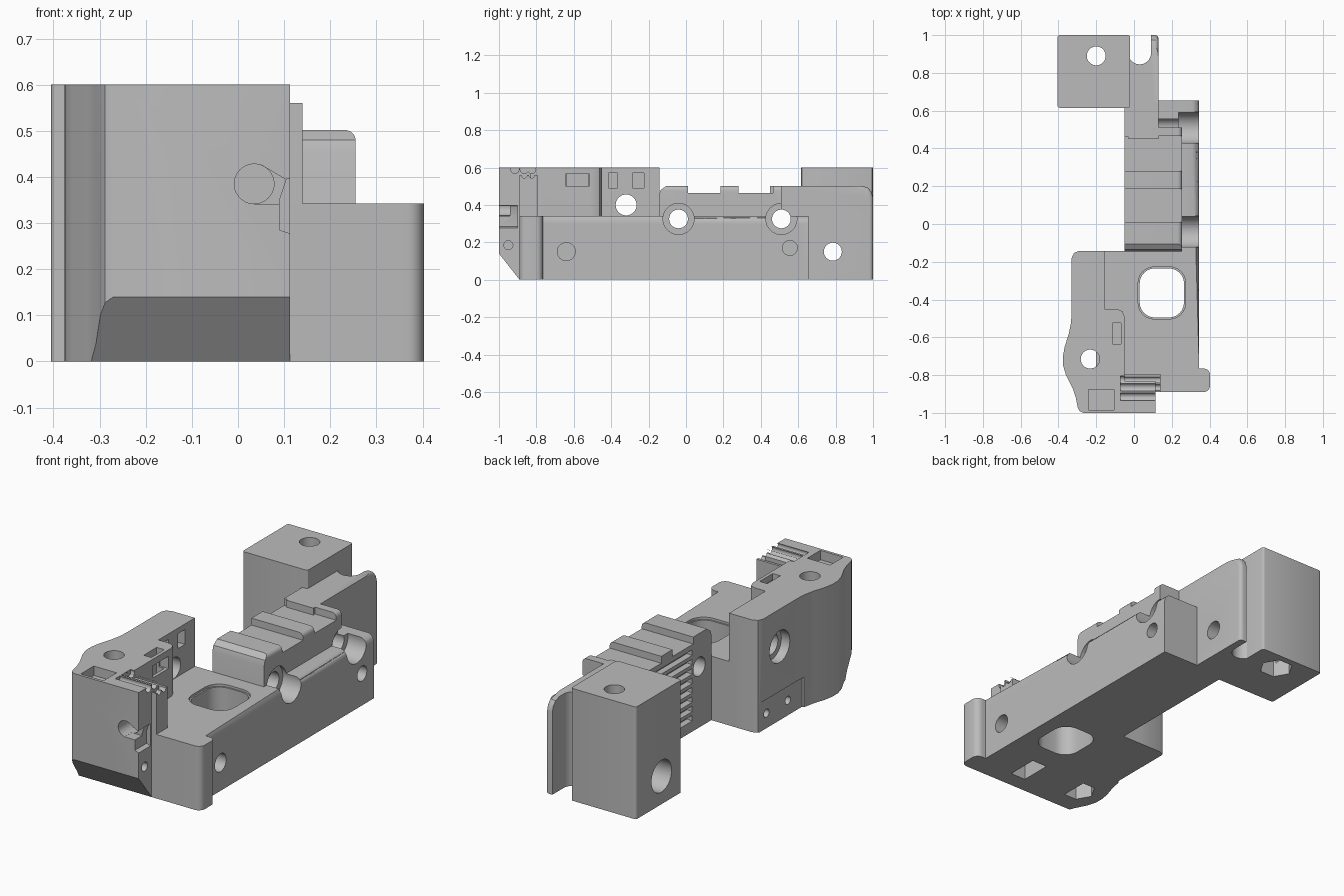
import bpy, bmesh, math
from mathutils import Vector

if "Cube" in bpy.data.objects:
    bpy.data.objects.remove(bpy.data.objects["Cube"], do_unlink=True)

grey = bpy.data.materials.new("plain grey")
grey.use_nodes = True
colour = (0.5, 0.5, 0.5, 1)
grey.diffuse_color = colour
grey.node_tree.nodes["Principled BSDF"].inputs["Base Color"].default_value = colour


def prism(name, pts, a, b, axis="z"):
    """Extrude a 2D outline from a to b along an axis."""
    place = {"x": lambda p, t: (t, p[0], p[1]),
             "y": lambda p, t: (p[0], t, p[1]),
             "z": lambda p, t: (p[0], p[1], t)}[axis]
    bm = bmesh.new()
    low = [bm.verts.new(place(p, a)) for p in pts]
    high = [bm.verts.new(place(p, b)) for p in pts]
    bm.faces.new(low)
    bm.faces.new(high)
    for i in range(len(pts)):
        j = (i + 1) % len(pts)
        bm.faces.new((low[i], low[j], high[j], high[i]))
    bmesh.ops.recalc_face_normals(bm, faces=bm.faces)
    mesh = bpy.data.meshes.new(name)
    bm.to_mesh(mesh)
    bm.free()
    mesh.materials.append(grey)
    ob = bpy.data.objects.new(name, mesh)
    bpy.context.scene.collection.objects.link(ob)
    return ob


def box(name, x, y, z):
    return prism(name, [(x[0], y[0]), (x[1], y[0]), (x[1], y[1]), (x[0], y[1])], *z)


def disc(u, v, r, n=40):
    return [(u + r * math.cos(2 * math.pi * i / n), v + r * math.sin(2 * math.pi * i / n))
            for i in range(n)]


def round_edges(ob, rule, r, n=5):
    """Round every edge whose two ends both satisfy the rule."""
    bm = bmesh.new()
    bm.from_mesh(ob.data)
    edges = [e for e in bm.edges if rule(e.verts[0].co, e.verts[1].co)]
    bmesh.ops.bevel(bm, geom=edges, offset=r, segments=n, profile=0.5, affect="EDGES")
    bm.to_mesh(ob.data)
    bm.free()


def near(a, b):
    return abs(a - b) < 0.002


def upright(a, b):
    return near(a.x, b.x) and near(a.y, b.y)


cuts = []


def cut(cutter, *targets):
    cutter.hide_render = True
    cuts.append(cutter)
    for ob in targets:
        mod = ob.modifiers.new("cut", "BOOLEAN")
        mod.operation, mod.solver, mod.object = "DIFFERENCE", "EXACT", cutter


# Long base with a foot at the front
base = prism("base", [(-0.2, -0.89), (0.403, -0.89), (0.403, -0.765), (0.345, -0.765),
                      (0.345, 0.655), (0, 0.655), (0, -0.142), (-0.2, -0.142)], 0, 0.342)
round_edges(base, lambda a, b: near(a.x, 0.345) and near(b.x, 0.345)
            and near(a.z, 0.342) and near(b.z, 0.342), 0.04)
round_edges(base, lambda a, b: upright(a, b) and a.x > 0.4, 0.035)

# Tall tower on the front left
tower = prism("tower", [(-0.27, -1), (0.113, -1), (0.113, -0.83), (-0.05, -0.83),
                        (-0.05, -0.49), (-0.062, -0.462), (-0.09, -0.45), (-0.155, -0.45),
                        (-0.155, -0.142), (-0.29, -0.142), (-0.318, -0.153), (-0.33, -0.18),
                        (-0.33, -0.46), (-0.333, -0.52), (-0.345, -0.58), (-0.367, -0.65),
                        (-0.376, -0.7), (-0.375, -0.75), (-0.36, -0.8), (-0.325, -0.87),
                        (-0.308, -0.92), (-0.298, -0.97), (-0.288, -0.99)], 0, 0.6)
lip = box("tower_lip", (-0.07, 0.14), (-0.89, -0.795), (0.34, 0.56))

# Stepped middle block
middle = prism("middle_block", [(-0.145, 0), (-0.145, 0.45), (-0.136, 0.48), (-0.105, 0.502),
                                (0.01, 0.502), (0.01, 0.465), (0.185, 0.465), (0.185, 0.502),
                                (0.28, 0.502), (0.28, 0.465), (0.465, 0.465), (0.465, 0.502),
                                (0.51, 0.502), (0.51, 0)], -0.05, 0.255, "x")
round_edges(middle, lambda a, b: near(a.x, 0.255) and near(b.x, 0.255)
            and near(a.z, 0.502) and near(b.z, 0.502), 0.024)
rear = box("rear_block", (-0.05, 0.13), (0.46, 0.64), (0, 0.502))

# Rear wall and mounting block
wall = prism("rear_wall", [(0.45, 0), (1, 0), (1, 0.44), (0.992, 0.47), (0.973, 0.493),
                           (0.94, 0.502), (0.45, 0.502)], -0.03, 0.13, "x")
round_edges(wall, lambda a, b: near(a.x, 0.13) and near(b.x, 0.13)
            and a.y > 0.93 and b.y > 0.93 and max(a.z, b.z) > 0.1, 0.02)
mount = box("mounting_block", (-0.405, -0.02), (0.615, 1), (0, 0.6))
round_edges(mount, upright, 0.012, 3)

# Open slot between the wall and the mounting block
cut(prism("slot_cutter", [(-0.04, 1.1), (-0.04, 0.9)] +
          [(0.03 - 0.06 * math.cos(t * math.pi / 16), 0.905 - 0.06 * math.sin(t * math.pi / 16))
           for t in range(1, 17)] + [(0.09, 1.1)], -0.1, 0.7), wall)

# Sloped front underside
cut(prism("slope_cutter", [(-1.01, 0.153), (-0.88, -0.0127), (-1.01, -0.0127)],
          -0.5, 0.3, "x"), tower)

# Large rounded opening in the floor
opening = box("opening_cutter", (0.03, 0.265), (-0.495, -0.235), (-0.1, 0.5))
round_edges(opening, upright, 0.08, 6)
cut(opening, base)
rim = box("rim_cutter", (0.022, 0.273), (-0.503, -0.227), (0.33, 0.4))
round_edges(rim, upright, 0.085, 6)
cut(rim, base)

# Vertical screw holes with hexagonal nut pockets
for x, y, ob in ((-0.232, -0.715, tower), (-0.2, 0.89, mount)):
    cut(prism("screw_cutter", disc(x, y, 0.05), -0.1, 0.7), ob)
    cut(prism("nut_cutter", disc(x, y, 0.085, 6), -0.1, 0.1), ob)

# Cross holes: y, z, radius, start x, end x, parts
for y, z, r, x0, x1, parts in (
        (-0.04, 0.325, 0.05, -0.2, 0.5, (base, middle)),
        (-0.04, 0.325, 0.083, 0.235, 0.5, (base, middle)),
        (0.51, 0.325, 0.05, -0.2, 0.5, (base, middle, rear, wall)),
        (0.51, 0.325, 0.083, 0.235, 0.5, (base, middle)),
        (0.785, 0.15, 0.048, -0.6, 0.3, (wall, mount)),
        (0.785, 0.15, 0.085, -0.6, -0.25, (mount,)),
        (-0.32, 0.4, 0.056, -0.6, 0, (tower,)),
        (-0.32, 0.4, 0.085, -0.6, -0.28, (tower,)),
        (-0.64, 0.15, 0.048, 0.25, 0.5, (base,)),
        (0.555, 0.17, 0.04, 0.25, 0.5, (base,)),
        (-0.95, 0.185, 0.024, 0.05, 0.2, (tower,)),
        (-0.22, 0.08, 0.022, -0.5, -0.25, (tower,)),
        (-0.4, 0.08, 0.022, -0.5, -0.25, (tower,))):
    cut(prism("cross_hole_cutter", disc(y, z, r), x0, x1, "x"), *parts)

# Front hole with a channel leading to the side notch
cut(prism("front_hole_cutter", disc(0.035, 0.385, 0.043), -1.1, -0.9, "y"), tower)
cut(prism("channel_cutter", [(0.05, 0.426), (0.12, 0.385), (0.12, 0.34), (0.03, 0.342)],
          -1.1, -0.94, "y"), tower)
cut(prism("notch_cutter", [(0.09, 0.285), (0.15, 0.265), (0.15, 0.4), (0.105, 0.395), (0.09, 0.35)],
          -1.1, -0.9, "y"), tower)

# Pockets and slots in the tower and floor
for x, y, z in (((-0.24, -0.105), (-0.985, -0.875), (0.55, 0.7)),
                ((-0.113, -0.068), (-0.635, -0.525), (0.45, 0.7)),
                ((-0.1, 0), (-0.645, -0.515), (0.5, 0.565)),
                ((-0.22, -0.1), (-0.415, -0.365), (0.49, 0.57)),
                ((-0.22, -0.1), (-0.285, -0.225), (0.49, 0.57)),
                ((-0.5, -0.322), (-0.52, -0.1), (-0.1, 0.16))):
    cut(box("pocket_cutter", x, y, z), tower)
cut(box("floor_pocket_cutter", (0.055, 0.145), (-0.8, -0.63), (-0.1, 0.1)), base)
for y in (-0.915, -0.865, -0.825):
    cut(prism("groove_cutter", disc(y, 0.59, 0.022, 16), -0.072, 0.2, "x"), tower)
    cut(prism("lip_groove_cutter", disc(y, 0.56, 0.016, 16), -0.1, 0.2, "x"), lip)

# Ridges down the left side of the middle
for i in range(8):
    z = 0.06 + 0.05 * i
    cut(prism("ridge_cutter", [(-0.07, z - 0.005), (-0.02, z), (-0.02, z + 0.02), (-0.07, z + 0.032)],
              0.02, 0.6, "y"), middle, rear)

# Apply the cuts and shade
for ob in (base, tower, lip, middle, rear, wall, mount):
    bpy.ops.object.select_all(action="DESELECT")
    bpy.context.view_layer.objects.active = ob
    ob.select_set(True)
    for mod in list(ob.modifiers):
        bpy.ops.object.modifier_apply(modifier=mod.name)
    bpy.ops.object.shade_smooth_by_angle(angle=math.radians(30))
for cutter in cuts:
    bpy.data.objects.remove(cutter, do_unlink=True)
